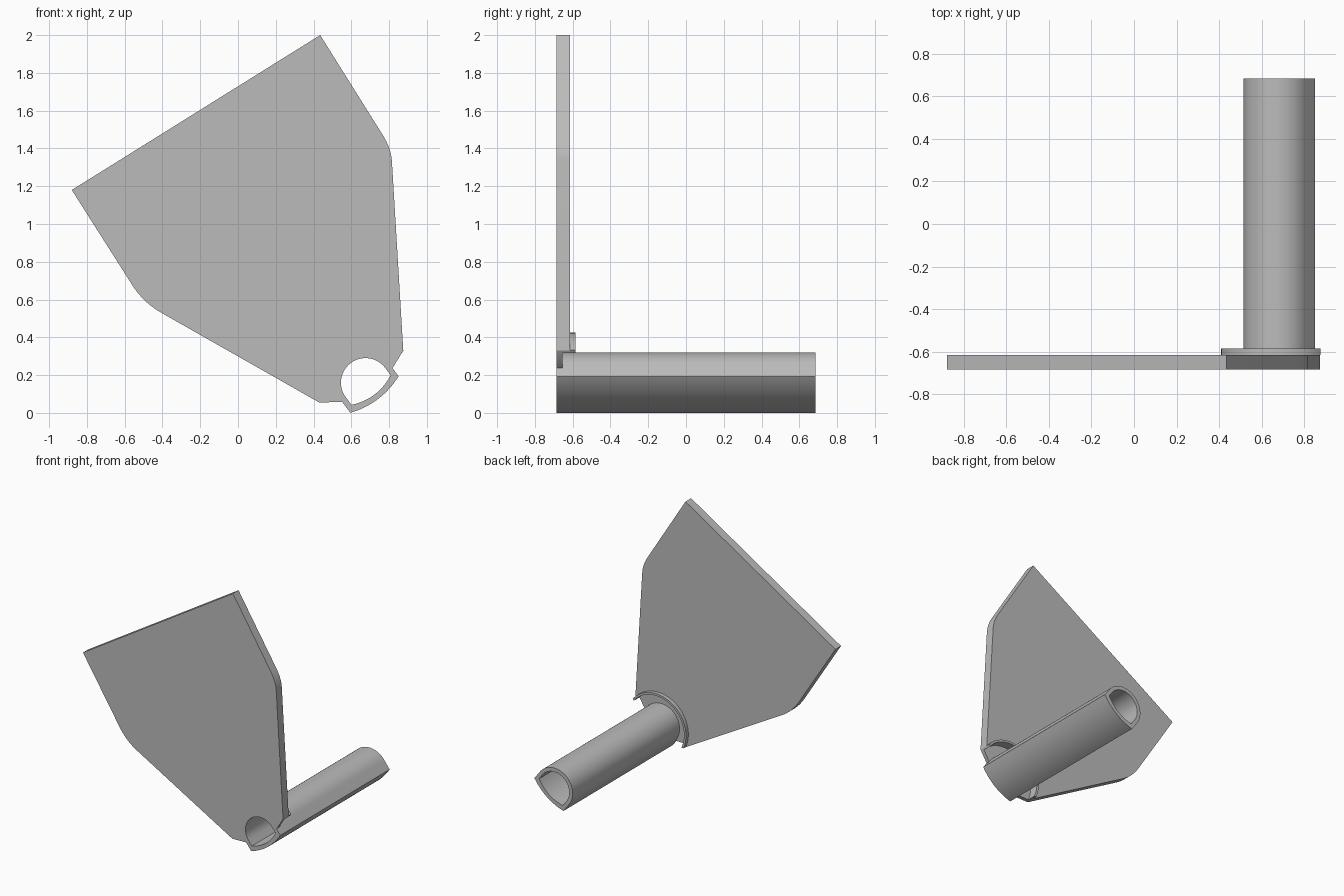
import bpy, bmesh, math
from mathutils import Vector

cube = bpy.data.objects.get("Cube")
if cube:
    bpy.data.objects.remove(cube, do_unlink=True)

FRONT, BACK = -0.685, 0.685
PLATE_BACK, LIP_BACK, COLLAR_BACK = -0.615, -0.655, -0.585
CENTRE = Vector((0.675, 0.16))        # tube axis in x, z
SIDE = Vector((0.797, 0.604))         # across the tube section
DOWN = Vector((0.604, -0.797))        # towards the bowed wall
RIGHT_CORNER, LEFT_CORNER = Vector((0.875, 0.33)), Vector((0.43, 0.055))

gray = bpy.data.materials.new("plain gray")
gray.use_nodes = True
gray.diffuse_color = (0.5, 0.5, 0.5, 1)
gray.node_tree.nodes["Principled BSDF"].inputs["Base Color"].default_value = (0.5, 0.5, 0.5, 1)


def arc(radius, start, end, steps):
    """Points about the tube axis, angles in degrees."""
    angles = [math.radians(start + (end - start) * i / steps) for i in range(steps + 1)]
    return [CENTRE + radius * Vector((math.cos(a), math.sin(a))) for a in angles]


def bend(a, control, b, steps=8):
    """Rounded corner between two straight edges."""
    a, control, b = Vector(a), Vector(control), Vector(b)
    ts = [i / steps for i in range(steps + 1)]
    return [a * (1 - t) ** 2 + control * 2 * t * (1 - t) + b * t * t for t in ts]


def tube_section(radius, wall):
    """Half circle, short straight sides and a bowed lower wall."""
    pts = []
    for i in range(41):
        a = math.pi * i / 40
        pts.append(CENTRE + radius * (SIDE * math.cos(a) - DOWN * math.sin(a)))
    for i in range(17):
        u = -1 + i / 8
        pts.append(CENTRE + SIDE * radius * u + DOWN * (wall + 0.03 * (1 - u * u)))
    return pts


def prism(name, outline, y0, y1, inner=None):
    """Extrude an outline along y; a matching inner outline leaves a bore."""
    bm = bmesh.new()
    rings = [[[bm.verts.new((p[0], y, p[1])) for p in loop] for y in (y0, y1)]
             for loop in ([outline, inner] if inner else [outline])]
    n = len(outline)
    for near, far in rings:
        for i in range(n):
            j = (i + 1) % n
            bm.faces.new((near[i], near[j], far[j], far[i]))
    for end in range(2):
        if inner:
            a, b = rings[0][end], rings[1][end]
            for i in range(n):
                j = (i + 1) % n
                bm.faces.new((a[i], a[j], b[j], b[i]))
        else:
            bm.faces.new(rings[0][end])
    bmesh.ops.recalc_face_normals(bm, faces=bm.faces)
    mesh = bpy.data.meshes.new(name)
    bm.to_mesh(mesh)
    bm.free()
    mesh.materials.append(gray)
    obj = bpy.data.objects.new(name, mesh)
    bpy.context.collection.objects.link(obj)
    return obj


def cut(target, cutter):
    """Subtract the cutter and discard it."""
    cutter.hide_render = True
    mod = target.modifiers.new("cut", 'BOOLEAN')
    mod.operation, mod.solver, mod.object = 'DIFFERENCE', 'EXACT', cutter
    bpy.context.view_layer.objects.active = target
    bpy.ops.object.modifier_apply(modifier=mod.name)
    bpy.data.objects.remove(cutter, do_unlink=True)


# Flat plate with two rounded shoulders, reaching in to the tube
outline = [Vector((-0.88, 1.18)), Vector((0.435, 2.0))]
outline += bend((0.767, 1.47), (0.811, 1.40), (0.815, 1.33))
outline += [RIGHT_CORNER, Vector((0.82, 0.24)), CENTRE, Vector((0.55, 0.058)), LEFT_CORNER]
outline += bend((-0.413, 0.534), (-0.503, 0.587), (-0.56, 0.677))
plate = prism("plate", outline, FRONT, PLATE_BACK)

# Round recess behind the thin front lip, then clearance for the tube
cut(plate, prism("recess_cutter", arc(0.248, 0, 357, 119), LIP_BACK, 0))
cut(plate, prism("tube_cutter", tube_section(0.16, 0.079), FRONT - 0.1, 0.1))

# Raised collar around the recess
collar_outline = arc(0.265, 40.4, 203.2, 48) + arc(0.248, 205, 39.3, 48)
collar = prism("collar", collar_outline, PLATE_BACK, COLLAR_BACK)

# Hollow tube
tube = prism("tube", tube_section(0.16, 0.079), FRONT, BACK, tube_section(0.13, 0.049))

for obj in (plate, collar, tube):
    bpy.ops.object.select_all(action='DESELECT')
    obj.select_set(True)
    bpy.context.view_layer.objects.active = obj
    bpy.ops.object.shade_smooth_by_angle(angle=math.radians(30))
